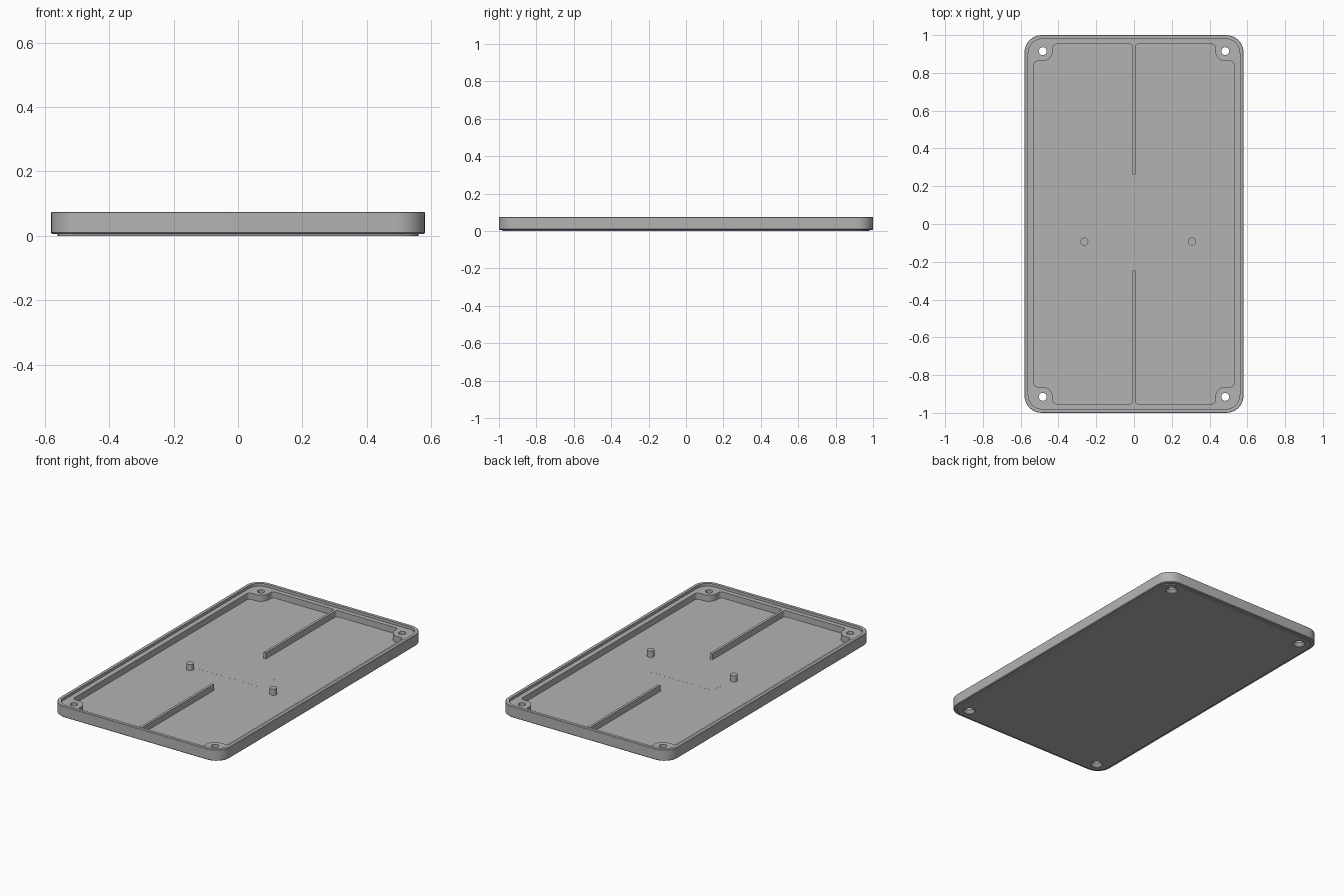
import bpy
import bmesh
import math
from mathutils import Vector

cube = bpy.data.objects.get("Cube")
if cube:
    bpy.data.objects.remove(cube, do_unlink=True)

GREY = (0.45, 0.45, 0.45, 1.0)
grey = bpy.data.materials.new("plain grey")
grey.use_nodes = True
grey.diffuse_color = GREY
grey.node_tree.nodes["Principled BSDF"].inputs["Base Color"].default_value = GREY


def rounded(corners, steps=8):
    """Outline through (x, y, radius) corners with each corner rounded."""
    out = []
    for i, (x, y, r) in enumerate(corners):
        p = Vector((x, y))
        if r == 0:
            out.append(p)
            continue
        a = (Vector(corners[i - 1][:2]) - p).normalized()
        b = (Vector(corners[(i + 1) % len(corners)][:2]) - p).normalized()
        centre = p + (a + b) * r
        for k in range(steps + 1):
            t = math.pi / 2 * k / steps
            out.append(centre - b * r * math.cos(t) - a * r * math.sin(t))
    return out


def rectangle(w, d, r):
    return rounded([(w, -d, r), (w, d, r), (-w, d, r), (-w, -d, r)])


def circle(x, y, r, n=32):
    return [Vector((x + r * math.cos(2 * math.pi * k / n),
                    y + r * math.sin(2 * math.pi * k / n))) for k in range(n)]


def loft(name, layers):
    """Solid through a stack of (outline, z) layers with matching points."""
    bm = bmesh.new()
    rings = [[bm.verts.new((p.x, p.y, z)) for p in pts] for pts, z in layers]
    bm.faces.new(rings[0])
    bm.faces.new(rings[-1])
    for low, high in zip(rings, rings[1:]):
        for i in range(len(low)):
            j = (i + 1) % len(low)
            bm.faces.new((low[i], low[j], high[j], high[i]))
    bmesh.ops.recalc_face_normals(bm, faces=bm.faces[:])
    mesh = bpy.data.meshes.new(name)
    bm.to_mesh(mesh)
    bm.free()
    obj = bpy.data.objects.new(name, mesh)
    bpy.context.collection.objects.link(obj)
    mesh.materials.append(grey)
    return obj


def cut(target, cutter):
    """Subtract one solid from another and drop the cutter."""
    mod = target.modifiers.new("cut", 'BOOLEAN')
    mod.operation = 'DIFFERENCE'
    mod.solver = 'EXACT'
    mod.object = cutter
    bpy.context.view_layer.objects.active = target
    bpy.ops.object.modifier_apply(modifier=mod.name)
    bpy.data.objects.remove(cutter, do_unlink=True)


W, D, TOP = 0.58, 1.0, 0.075
LEDGE, FLOOR, BASE = 0.058, 0.02, 0.006

# Tray body with a small bevel above the raised base panel
plate = rectangle(W - 0.02, D - 0.02, 0.075)
tray = loft("tray", [(plate, 0), (plate, BASE),
                     (rectangle(W - 0.004, D - 0.004, 0.088), BASE),
                     (rectangle(W, D, 0.092), BASE + 0.004),
                     (rectangle(W, D, 0.092), TOP - 0.002),
                     (rectangle(W - 0.002, D - 0.002, 0.09), TOP)])

# Shallow lip inside the rim
lip = rectangle(W - 0.02, D - 0.02, 0.075)
cut(tray, loft("lip_cutter", [(lip, LEDGE), (lip, TOP + 0.1)]))

# Cavity outline leaves the corner bosses and both centre ribs standing
quarter = [(0.53, 0.862, 0.02), (0.43, 0.862, 0.055), (0.43, 0.952, 0.02),
           (0.008, 0.952, 0.015), (0.008, 0.0, 0)]
corners = []
for sx, sy, rib_end in ((1, 1, 0.262), (-1, 1, 0.262), (-1, -1, 0.247), (1, -1, 0.247)):
    part = [(sx * x, sy * (y or rib_end), r) for x, y, r in quarter]
    corners += part if sx * sy > 0 else part[::-1]
cavity = rounded(corners)
cut(tray, loft("cavity_cutter", [(cavity, FLOOR), (cavity, TOP + 0.1)]))

# Countersunk screw holes through the corner bosses
for sx in (-1, 1):
    for sy in (-1, 1):
        x, y = sx * 0.483, sy * 0.915
        wide, narrow = circle(x, y, 0.036), circle(x, y, 0.021)
        cut(tray, loft("screw_cutter", [(wide, -0.01), (wide, 0.004),
                                        (narrow, 0.02), (narrow, TOP + 0.1)]))

# Locating pins on the floor
pins = []
for side, x in (("right", -0.263), ("left", 0.307)):
    ring = circle(x, -0.093, 0.021)
    pins.append(loft(side + "_pin", [(ring, FLOOR - 0.005), (ring, LEDGE)]))

# Thin pad set into the floor
pad = [Vector(p) for p in ((-0.245, -0.065), (0.205, -0.065), (0.205, 0.085), (-0.245, 0.085))]
loft("floor_pad", [(pad, FLOOR - 0.005), (pad, FLOOR + 0.0003)])

# Smooth the rounded walls and keep the edges sharp
bpy.ops.object.select_all(action='DESELECT')
for obj in [tray] + pins:
    obj.select_set(True)
bpy.context.view_layer.objects.active = tray
bpy.ops.object.shade_smooth_by_angle(angle=math.radians(30))
